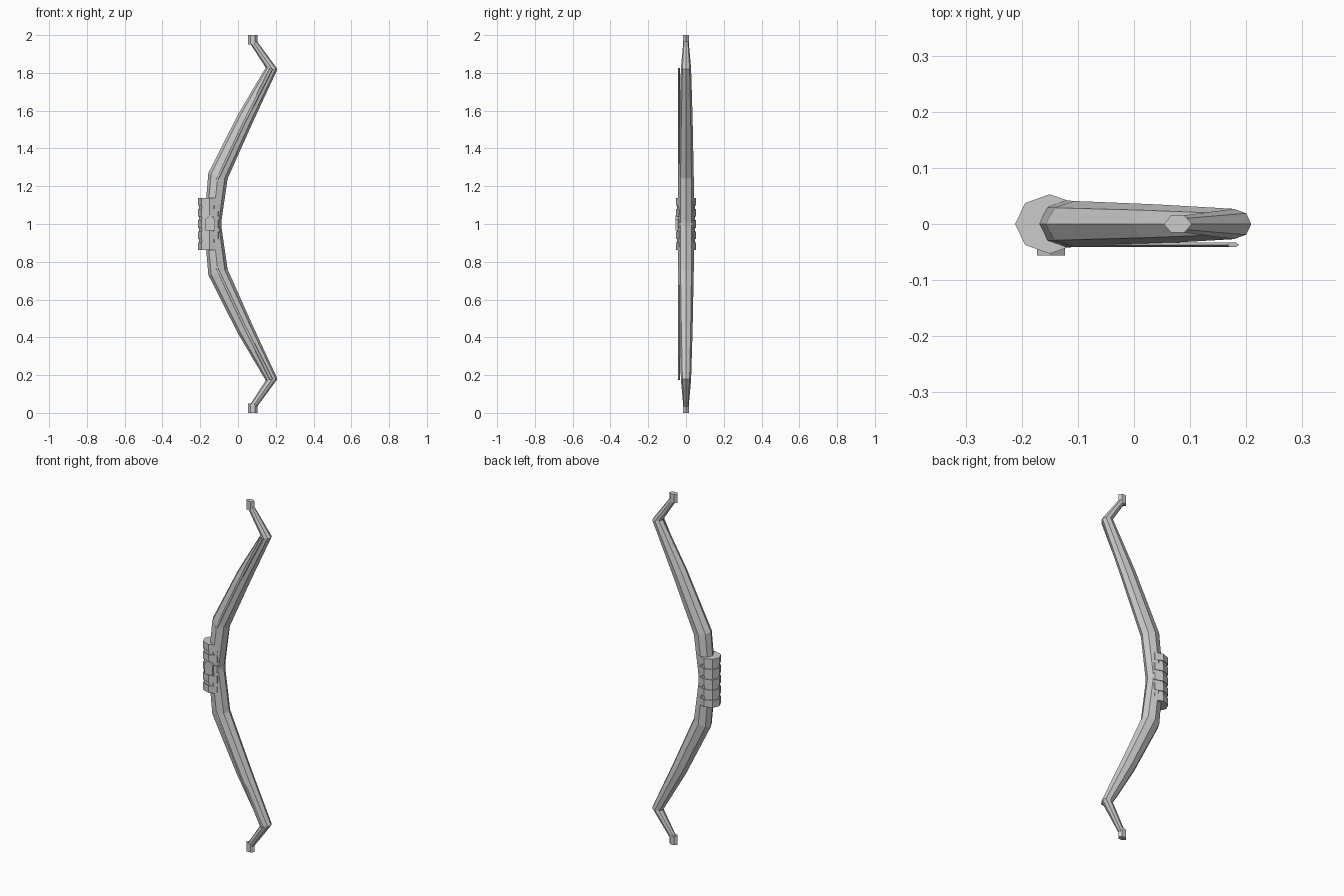
import bpy, bmesh, math
from mathutils import Vector

if "Cube" in bpy.data.objects:
    bpy.data.objects.remove(bpy.data.objects["Cube"])


def make_object(name, bm):
    bmesh.ops.recalc_face_normals(bm, faces=bm.faces)
    me = bpy.data.meshes.new(name)
    bm.to_mesh(me)
    bm.free()
    ob = bpy.data.objects.new(name, me)
    bpy.context.collection.objects.link(ob)
    return ob


def loft(name, sections, n):
    """Skin elliptical n-gon rings; section = (x_left, z_left, x_right, z_right, y_centre, half_y)."""
    bm = bmesh.new()
    rings = []
    for xl, zl, xr, zr, yc, hy in sections:
        c = Vector(((xl + xr) / 2, yc, (zl + zr) / 2))
        h = Vector(((xr - xl) / 2, 0, (zr - zl) / 2))
        rings.append([bm.verts.new(c + h * math.cos(2 * math.pi * i / n)
                                   + Vector((0, hy * math.sin(2 * math.pi * i / n), 0)))
                      for i in range(n)])
    for a, b in zip(rings, rings[1:]):
        for i in range(n):
            j = (i + 1) % n
            bm.faces.new((a[i], a[j], b[j], b[i]))
    bm.faces.new(rings[0])
    bm.faces.new(rings[-1])
    return make_object(name, bm)


def flip(s):
    return (s[0], 2 - s[1], s[2], 2 - s[3], s[4], s[5])


def drum(name, x, z0, z1, rx, ry, n):
    return loft(name, [(x - rx, z, x + rx, z, 0, ry) for z in (z0, z1)], n)


# Recurved bow body, one continuous octagonal sweep from tip to tip
middle = (-0.18, 1.0, -0.09, 1.0, 0, 0.043)
upper = [(-0.157, 1.27, -0.055, 1.24, 0, 0.041),
         (0.0, 1.58, 0.078, 1.538, 0, 0.035),
         (0.147, 1.828, 0.209, 1.82, 0, 0.027),
         (0.06, 1.962, 0.096, 1.974, 0, 0.014)]
loft("bow_body", [flip(s) for s in reversed(upper)] + [middle] + upper, 8)

# Hexagonal nocks and thin inlay rods on the front, above and below
nock = [(0.053, z, 0.103, z, 0, 0.017) for z in (1.95, 2.0)]
rod = [(-0.121, 1.235, -0.105, 1.225, -0.037, 0.005),
       (0.018, 1.53, 0.034, 1.52, -0.037, 0.005),
       (0.166, 1.826, 0.187, 1.82, -0.037, 0.005)]
for name, parts in (("nock", nock), ("inlay_rod", rod)):
    loft("upper_" + name, parts, 6)
    loft("lower_" + name, [flip(s) for s in parts], 6)

# Grip core with five wrap bands
drum("grip_core", -0.15, 0.865, 1.135, 0.057, 0.048, 8)
for i in range(5):
    z = 0.882 + 0.059 * i
    drum(f"grip_band_{i + 1}", -0.15, z - 0.02, z + 0.02, 0.062, 0.053, 8)

# Six-sided stud on the front of the grip
bm = bmesh.new()
rim = [(0, 0.043), (0.025, 0.022), (0.025, -0.037), (-0.025, -0.037), (-0.025, 0.022)]
face = bm.faces.new([bm.verts.new((-0.148 + x, -0.056, 1.003 + z)) for x, z in rim])
ext = bmesh.ops.extrude_face_region(bm, geom=[face])
bmesh.ops.translate(bm, vec=(0, 0.02, 0),
                    verts=[v for v in ext["geom"] if isinstance(v, bmesh.types.BMVert)])
if not any((f.normal.y < -0.9 and f.calc_center_median().y < -0.05) for f in bm.faces):
    holes = [e for e in bm.edges if e.is_boundary]
    if holes:
        bmesh.ops.holes_fill(bm, edges=holes)
make_object("grip_stud", bm)
